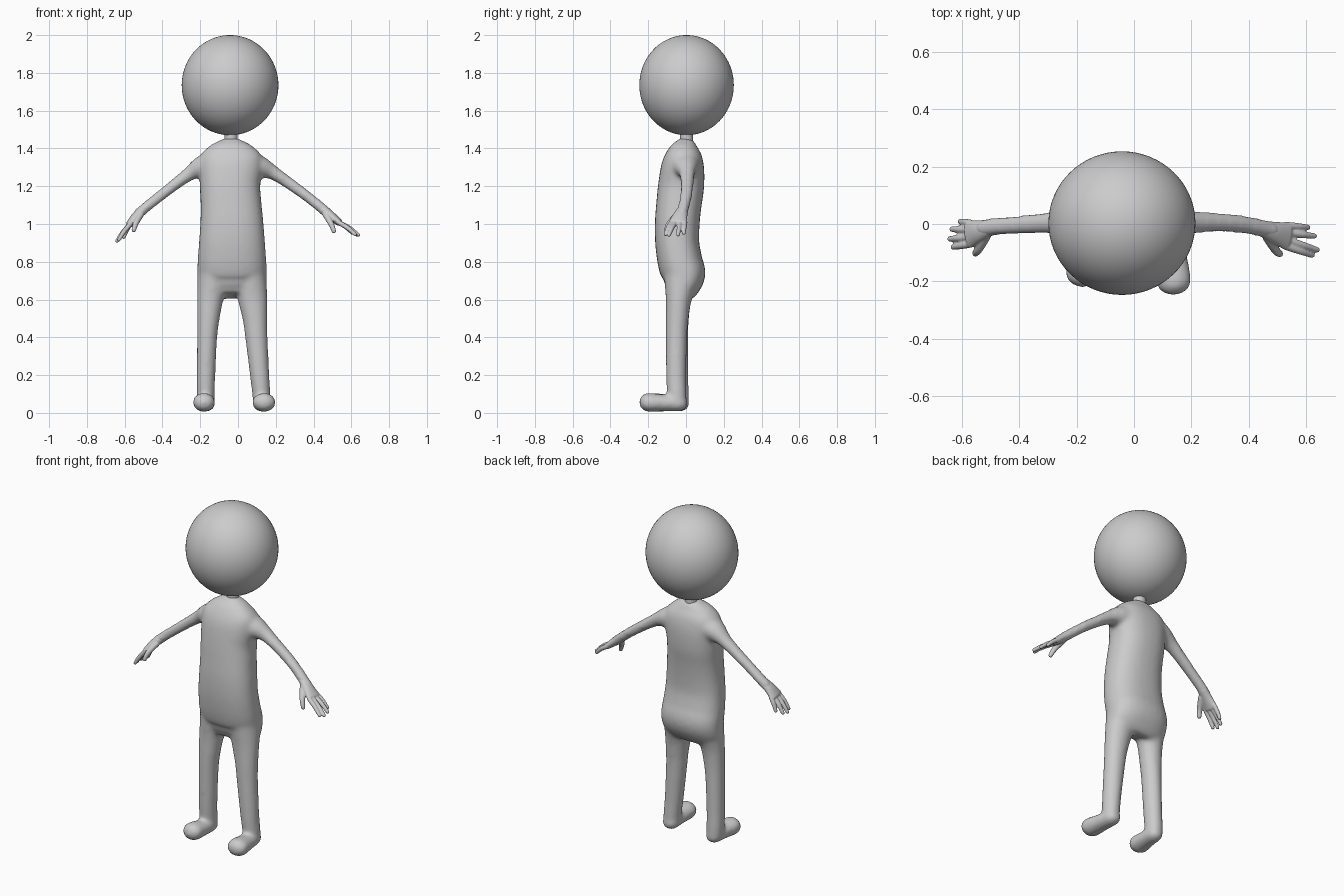
import bpy, bmesh
from math import sin, cos, pi, copysign
from mathutils import Vector


def spline(pts, n=5):
    """Catmull-Rom through (x, y, z, half_width, half_thickness) points."""
    p = [Vector(q) for q in pts]
    p = [p[0]] + p + [p[-1]]
    out = []
    for i in range(1, len(p) - 2):
        a, b, c, d = p[i - 1:i + 3]
        for k in range(n):
            t = k / n
            out.append(0.5 * (2 * b + (c - a) * t + (2 * a - 5 * b + 4 * c - d) * t * t
                              + (3 * b - a - 3 * c + d) * t ** 3))
    return out + [p[-1]]


def tube(bm, pts, axis, cap=1.0, power=1.0, seg=28):
    """Loft an elliptical tube; axis gives the width direction, cap rounds the ends."""
    s = spline(pts)
    pos = [Vector(q[:3]) for q in s]
    rings = []
    for i, q in enumerate(s):
        t = (pos[min(i + 1, len(s) - 1)] - pos[max(i - 1, 0)]).normalized()
        rings.append((pos[i], t, q[3], q[4]))
    if cap:
        for end, sign in ((0, -1), (-1, 1)):
            c, t, w, h = rings[end]
            extra = [(c + t * sign * h * cap * sin(a), t, w * cos(a), h * cos(a))
                     for a in (0.5, 0.95, 1.35)]
            rings = extra[::-1] + rings if sign < 0 else rings + extra
    loops = []
    for c, t, w, h in rings:
        u = Vector(axis)
        u = (u - t * u.dot(t)).normalized()
        v = t.cross(u)
        loop = []
        for k in range(seg):
            ca, sa = cos(2 * pi * k / seg), sin(2 * pi * k / seg)
            loop.append(bm.verts.new(c + u * w * copysign(abs(ca) ** power, ca)
                                     + v * h * copysign(abs(sa) ** power, sa)))
        loops.append(loop)
    for a, b in zip(loops, loops[1:]):
        for k in range(seg):
            j = (k + 1) % seg
            bm.faces.new((a[k], a[j], b[j], b[k]))
    bm.faces.new(loops[0])
    bm.faces.new(loops[-1])


def box(z, x0, x1, y0, y1):
    return ((x0 + x1) / 2, (y0 + y1) / 2, z, (x1 - x0) / 2, (y1 - y0) / 2)


def finish(bm, name, voxel=None, smooth=0):
    bmesh.ops.recalc_face_normals(bm, faces=bm.faces)
    for f in bm.faces:
        f.smooth = True
    me = bpy.data.meshes.new(name)
    bm.to_mesh(me)
    bm.free()
    ob = bpy.data.objects.new(name, me)
    bpy.context.collection.objects.link(ob)
    if voxel:
        r = ob.modifiers.new("blend", 'REMESH')
        r.mode = 'VOXEL'
        r.voxel_size = voxel
        r.use_smooth_shade = True
        m = ob.modifiers.new("soften", 'SMOOTH')
        m.factor = 0.5
        m.iterations = smooth
    return ob


X, Y = (1, 0, 0), (0, 1, 0)

# Head
bm = bmesh.new()
bmesh.ops.create_uvsphere(bm, u_segments=64, v_segments=40, radius=1)
for v in bm.verts:
    v.co = Vector((-0.042 + 0.256 * v.co.x, 0.003 + 0.25 * v.co.y, 1.735 + 0.265 * v.co.z))
finish(bm, "head")

# Neck
bm = bmesh.new()
tube(bm, [(-0.037, 0.003, 1.41, 0.038, 0.036), (-0.037, 0.003, 1.46, 0.035, 0.034),
          (-0.037, 0.003, 1.51, 0.038, 0.036)], X, cap=0)
finish(bm, "neck")

# Torso
bm = bmesh.new()
tube(bm, [box(*r) for r in (
    (1.45, -.08, .005, -.035, .035), (1.425, -.13, .055, -.06, .055), (1.40, -.165, .09, -.085, .072),
    (1.36, -.20, .125, -.11, .088), (1.30, -.205, .13, -.132, .097), (1.20, -.202, .118, -.148, .096),
    (1.10, -.198, .125, -.158, .082), (1.00, -.20, .135, -.165, .072), (0.90, -.207, .143, -.163, .07),
    (0.80, -.214, .15, -.15, .087), (0.73, -.216, .152, -.13, .103), (0.66, -.213, .15, -.112, .07),
    (0.62, -.19, .13, -.095, .03))], X, cap=0, power=0.85)

# Legs
tube(bm, [box(*r) for r in (
    (.74, -.03, .15, -.12, .08), (.60, 0, .156, -.108, .03), (.50, .024, .156, -.107, .014),
    (.40, .038, .157, -.107, .006), (.20, .063, .166, -.106, .001), (.10, .075, .172, -.1, .003),
    (.04, .08, .172, -.09, .003))], X, cap=0)
tube(bm, [box(*r) for r in (
    (.74, -.215, -.04, -.12, .08), (.60, -.217, -.078, -.108, .03), (.50, -.217, -.097, -.107, .016),
    (.40, -.217, -.11, -.105, .012), (.20, -.219, -.12, -.098, .012), (.10, -.219, -.123, -.09, .016),
    (.04, -.215, -.125, -.08, .016))], X, cap=0)

# Feet
tube(bm, [(.125, -.035, .05, .048, .043), (.132, -.11, .052, .053, .044),
          (.138, -.198, .056, .063, .051)], X)
tube(bm, [(-.168, -.025, .05, .046, .043), (-.172, -.09, .052, .051, .044),
          (-.181, -.17, .056, .060, .051)], X)

# Arms
for pts in (
    [(-.12, -.01, 1.32, .08), (-.20, 0, 1.298, .058), (-.27, .005, 1.257, .036),
     (-.40, -.003, 1.158, .029), (-.51, -.012, 1.07, .028), (-.535, -.02, 1.045, .027)],
    [(.04, -.01, 1.32, .08), (.125, 0, 1.298, .058), (.20, .006, 1.263, .036),
     (.35, .002, 1.158, .029), (.46, -.018, 1.07, .028), (.49, -.025, 1.045, .027)],
):
    tube(bm, [(x, y, z, r * 1.12, r) for x, y, z, r in pts], Y, cap=0.6)
finish(bm, "body", 0.01, 14)


def hand(name, palm, knuckle, tips, ys, thumb):
    bm = bmesh.new()
    tube(bm, palm, Y, cap=0.6)
    for (x, y, z), ky in zip(tips, ys):
        k = Vector((knuckle[0], ky, knuckle[1]))
        mid = k.lerp(Vector((x, y, z)), 0.55) + Vector((0, 0, 0.006))
        tube(bm, [(*k, .013, .013), (*mid, .0125, .0125), (x, y, z, .010, .010)], Y, seg=14)
    tube(bm, thumb, Y, seg=14)
    finish(bm, name, 0.004, 4)


# Hands: palm, four fingers and thumb
hand("left_side_hand",
     [(-.495, -.01, 1.08, .028, .025), (-.54, -.025, 1.04, .038, .024), (-.575, -.035, .998, .05, .019)],
     (-.57, 1.0),
     [(-.605, .008, .93), (-.634, -.018, .915), (-.641, -.052, .91), (-.63, -.08, .917)],
     (.003, -.021, -.046, -.07),
     [(-.515, -.04, 1.05, .018, .018), (-.54, -.085, 1.005, .016, .015), (-.552, -.102, .968, .012, .012)])
hand("right_side_hand",
     [(.445, -.015, 1.08, .028, .025), (.49, -.03, 1.045, .038, .024), (.535, -.042, 1.008, .05, .019)],
     (.53, 1.01),
     [(.605, -.012, .952), (.628, -.042, .943), (.638, -.09, .942), (.62, -.108, .945)],
     (-.005, -.03, -.055, -.078),
     [(.465, -.045, 1.05, .018, .018), (.493, -.09, 1.0, .016, .015), (.508, -.104, .962, .012, .012)])
